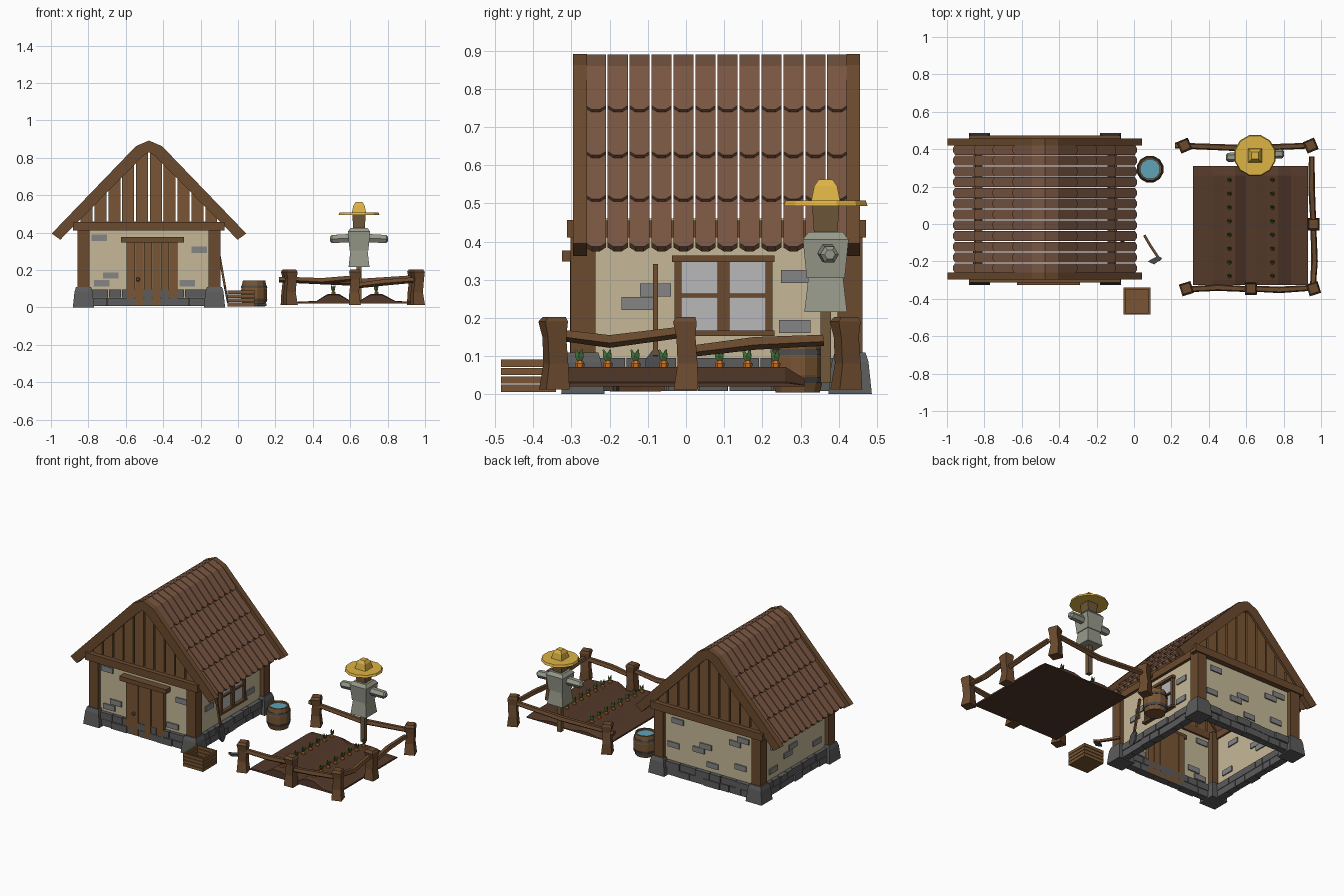
import bpy, bmesh, math, random
from mathutils import Vector

if "Cube" in bpy.data.objects:
    bpy.data.objects.remove(bpy.data.objects["Cube"])
random.seed(4)
CX, CY = -0.476, 0.08          # house centre


def mat(name, hexcol):
    m = bpy.data.materials.new(name)
    rgb = [int(hexcol[i:i + 2], 16) / 255 for i in (0, 2, 4)]
    m.diffuse_color = [((c + 0.055) / 1.055) ** 2.4 for c in rgb] + [1]
    m.use_nodes = True
    m.node_tree.nodes["Principled BSDF"].inputs["Base Color"].default_value = m.diffuse_color
    return m


WOOD, DOOR, ROOF = mat("wood", "6B4A2E"), mat("plank", "785533"), mat("tile", "7A5743")
PLASTER, STONE, BRICK = mat("plaster", "C6B997"), mat("stone", "5C5C5C"), mat("brick", "858585")
GLASS, METAL, SOIL = mat("glass", "B8B8BA"), mat("metal", "4A4A4C"), mat("soil", "54392A")
ORANGE, GREEN, WATER = mat("carrot", "D0782A"), mat("leaf", "3F6B35"), mat("water", "5FA3B8")
CLOTH, STRAW, SACK = mat("cloth", "979A8A"), mat("straw", "DDB345"), mat("sack", "70583A")


def loft(rings, caps=(True, True)):
    """Skin a list of equal-length rings."""
    n = len(rings[0])
    v = [p for r in rings for p in r]
    f = [(k * n + i, k * n + (i + 1) % n, (k + 1) * n + (i + 1) % n, (k + 1) * n + i)
         for k in range(len(rings) - 1) for i in range(n)]
    if caps[0]:
        f.append(tuple(range(n))[::-1])
    if caps[1]:
        f.append(tuple(range(len(v) - n, len(v))))
    return v, f


def prism(profile, axis, a, b):
    place = {"x": lambda u, v, w: (w, u, v), "y": lambda u, v, w: (u, w, v),
             "z": lambda u, v, w: (u, v, w)}[axis]
    return loft([[place(u, v, w) for u, v in profile] for w in (a, b)])


def box(x0, x1, y0, y1, z0, z1):
    return prism([(x0, y0), (x1, y0), (x1, y1), (x0, y1)], "z", z0, z1)


def tube(pts, radii, n=4, flat=1.0, turn=0.0):
    """Rings of n sides along points; radius is measured to the flats."""
    pts = [Vector(p) for p in pts]
    d = (pts[-1] - pts[0]).normalized()
    u = (Vector((1, 0, 0)) if abs(d.z) > 0.7 else Vector((0, 0, 1)))
    u = (u - d * u.dot(d)).normalized()
    w = d.cross(u)
    rings = []
    for p, r in zip(pts, radii):
        ang = [turn + math.pi / n + 2 * math.pi * i / n for i in range(n)]
        r /= math.cos(math.pi / n)
        rings.append([p + u * (r * flat * math.cos(a)) + w * (r * math.sin(a)) for a in ang])
    return loft(rings)


def build(name, parts, material):
    verts, faces = [], []
    for v, f in parts:
        o = len(verts)
        verts += [tuple(p) for p in v]
        faces += [tuple(i + o for i in q) for q in f]
    me = bpy.data.meshes.new(name)
    me.from_pydata(verts, [], faces)
    bm = bmesh.new()
    bm.from_mesh(me)
    bmesh.ops.recalc_face_normals(bm, faces=bm.faces)
    bm.to_mesh(me)
    bm.free()
    me.materials.append(material)
    ob = bpy.data.objects.new(name, me)
    bpy.context.collection.objects.link(ob)
    return ob


# house walls: open shell
W = 0.357
ring = [(CX - W, CY - W), (CX + W, CY - W), (CX + W, CY + W), (CX - W, CY + W)]
build("walls", [loft([[(x, y, z) for x, y in ring] for z in (0.05, 0.46)], (False, False))], PLASTER)

# corner posts, corner stones and beams
corners = [(CX + sx * 0.35, CY + sy * 0.35) for sx in (-1, 1) for sy in (-1, 1)]
build("corner_posts", [tube([(x, y, 0.09), (x, y, 0.45)], [0.033, 0.033]) for x, y in corners], WOOD)
build("corner_stones", [tube([(x, y, 0), (x, y, 0.085), (x, y, 0.11)], [0.057, 0.048, 0.04])
                        for x, y in corners], STONE)
build("beams", [box(CX - 0.405, CX + 0.405, *sorted((CY + s * 0.345, CY + s * 0.392)), 0.41, 0.457)
                for s in (-1, 1)] +
      [box(*sorted((CX + s * 0.345, CX + s * 0.375)), CY - 0.36, CY + 0.36, 0.41, 0.455)
       for s in (-1, 1)], WOOD)

# stone footing: two courses around the walls
blocks = []
for side in range(4):
    for row in range(2):
        t = -0.31
        while t < 0.30:
            e = min(t + random.uniform(0.06, 0.12), 0.31)
            o = 0.377 + random.uniform(0, 0.01)
            s = -1 if side % 2 else 1
            z0 = 0.008 + row * 0.045
            if side < 2:
                blocks.append(box(CX + t, CX + e - 0.004, *sorted((CY + s * 0.335, CY + s * o)), z0, z0 + 0.042))
            else:
                blocks.append(box(*sorted((CX + s * 0.335, CX + s * o)), CY + t, CY + e - 0.004, z0, z0 + 0.042))
            t = e
build("footing", blocks, STONE)

# loose bricks showing through the plaster: (centre along wall, height)
fb = [(-0.742, 0.372), (-0.207, 0.308), (-0.68, 0.171), (-0.728, 0.13), (-0.272, 0.13)]
rb = [(-0.08, 0.273), (-0.128, 0.238), (0.29, 0.308), (0.285, 0.178)]
bb = [(-0.72, 0.36), (-0.66, 0.325), (-0.25, 0.36), (-0.45, 0.25), (-0.4, 0.215), (-0.7, 0.18), (-0.22, 0.2), (-0.5, 0.14)]
lb = [(-0.1, 0.33), (0.28, 0.3), (0.1, 0.23), (0.15, 0.195), (-0.15, 0.16), (0.3, 0.15)]
bricks = [box(u - 0.041, u + 0.041, *sorted((CY + s * 0.35, CY + s * 0.365)), z - 0.017, z + 0.017)
          for s, lst in ((-1, fb), (1, bb)) for u, z in lst]
bricks += [box(*sorted((CX + s * 0.35, CX + s * 0.365)), u - 0.041, u + 0.041, z - 0.017, z + 0.017)
           for s, lst in ((1, rb), (-1, lb)) for u, z in lst]
build("wall_bricks", bricks, BRICK)

# door
build("door", [box(-0.595 + i * 0.0458, -0.552 + i * 0.0458, -0.30 - 0.004 * (i % 2), -0.255, 0.01, 0.35)
               for i in range(6)], DOOR)
build("door_lintel", [box(-0.625, -0.29, -0.325, -0.27, 0.348, 0.377)], WOOD)
build("door_knob", [tube([(-0.535, -0.30, 0.15), (-0.535, -0.318, 0.15)], [0.011, 0.008], 6)], WOOD)

# window on the right wall
wx = CX + W
build("window_glass", [box(wx - 0.01, wx + 0.006, -0.025, 0.22, 0.16, 0.355)], GLASS)
bars = [(-0.03, -0.012, 0.16, 0.35), (0.208, 0.226, 0.16, 0.35), (0.082, 0.114, 0.165, 0.348),
        (-0.02, 0.21, 0.253, 0.264), (-0.037, 0.232, 0.346, 0.363), (-0.037, 0.232, 0.153, 0.167)]
build("window_frame", [box(wx - 0.01, wx + (0.026 if i > 3 else 0.018), *b)
                       for i, b in enumerate(bars)], WOOD)

# roof tiles: twelve columns, four overlapping rows per slope, bent ridge
D, N = Vector((0.662, -0.749)), Vector((0.749, 0.662))
cols = [(CY - 0.345 + i * 0.0575 + 0.0025, CY - 0.345 + (i + 1) * 0.0575 - 0.0025) for i in range(12)]
rows = [0, 0.154, 0.314, 0.467, 0.634]
ridge = [(-0.07, 0.86), (0, 0.89), (0.07, 0.86), (0.06, 0.842), (0, 0.87), (-0.06, 0.842)]
tiles = [prism([(CX + x, z) for x, z in ridge], "y", a, b) for a, b in cols]
for s in (-1, 1):
    for k in range(4):
        t0, t1 = rows[k] - (0.02 if k else 0), rows[k + 1]
        for a, b in cols:
            c = (b - a) * 0.3
            outline = [(t0, a), (t0, b), (t1 - 0.014, b), (t1, b - c), (t1, a + c), (t1 - 0.014, a)]
            pair = []
            for drop in (0, 0.018):
                r = []
                for t, y in outline:
                    lift = -0.01 + 0.012 * (t - t0) / (t1 - t0) if k else 0.002 * t / t1
                    p = Vector((0.07, 0.86)) + D * t + N * (lift - drop)
                    r.append((CX + s * p.x, y, p.y))
                pair.append(r)
            tiles.append(loft(pair))
build("roof_tiles", tiles, ROOF)

# barge boards at both gables
half = [(0.52, 0.395), (0.07, 0.862)]
inner = [(0.03, 0.812), (0.474, 0.362)]
board = [(-x, z) for x, z in half] + [(0, 0.892)] + half[::-1] + inner[::-1] + [(0, 0.83)] + [(-x, z) for x, z in inner]
build("barge_boards", [prism([(CX + x, z) for x, z in board], "y", CY + o - 0.018, CY + o + 0.018)
                       for o in (-0.358, 0.358)], WOOD)

# gable planks
planks = []
for o in (-0.355, 0.355):
    for i in range(10):
        a = -0.37 + i * 0.074 + 0.005
        b = a + 0.064
        top = [min(0.84, 0.83 - (abs(x) - 0.07) * 1.13) for x in (b, a)]
        planks.append(prism([(CX + a, 0.45), (CX + b, 0.45), (CX + b, top[0]), (CX + a, top[1])],
                            "y", CY + o - 0.008, CY + o + 0.008))
build("gable_planks", planks, DOOR)

# barrel
bx, by = 0.086, 0.293
def turned(prof, n=12):
    return tube([(bx, by, z) for z, r in prof], [r for z, r in prof], n)
build("barrel", [turned([(0.005, 0.058), (0.05, 0.069), (0.095, 0.069), (0.145, 0.06), (0.145, 0.051), (0.128, 0.051)])], DOOR)
build("barrel_hoops", [turned([(0.03, 0.067), (0.045, 0.071)]), turned([(0.103, 0.071), (0.118, 0.068)])], METAL)
build("barrel_water", [turned([(0.126, 0.05), (0.134, 0.051)])], WATER)

# crate: slatted, open on top
x0, x1, y0, y1, t = -0.055, 0.088, -0.485, -0.34, 0.01
slats = [box(x0 + 0.002, x1 - 0.002, y0 + 0.002, y1 - 0.002, 0.006, 0.014)]
for i in range(4):
    z = 0.006 + i * 0.022
    slats += [box(x0, x1, y0, y0 + t, z, z + 0.019), box(x0, x1, y1 - t, y1, z, z + 0.019),
              box(x0, x0 + t, y0 + t, y1 - t, z, z + 0.019), box(x1 - t, x1, y0 + t, y1 - t, z, z + 0.019)]
build("crate", slats, DOOR)

# axe on the ground, spade against the wall
build("axe_handle", [tube([(0.055, -0.06, 0.015), (0.09, -0.12, 0.014), (0.14, -0.195, 0.014)], [0.007] * 3)], WOOD)
build("axe_head", [prism([(0.152, -0.182), (0.125, -0.172), (0.073, -0.2), (0.108, -0.216)], "z", 0.008, 0.022)], METAL)
build("spade_handle", [tube([(-0.11, -0.08, 0.34), (-0.068, -0.08, 0.10)], [0.006, 0.006])], WOOD)
build("spade_blade", [tube([(-0.07, -0.08, 0.115), (-0.066, -0.08, 0.09), (-0.056, -0.08, 0.035), (-0.052, -0.08, 0.01)],
                           [0.008, 0.026, 0.026, 0.008], 4, 0.2)], METAL)

# soil bed with two ridges
bed = [(0.315, 0.03), (0.42, 0.035), (0.48, 0.072), (0.54, 0.072), (0.6, 0.036), (0.65, 0.036),
       (0.71, 0.072), (0.77, 0.072), (0.84, 0.035), (0.93, 0.03), (0.93, 0.02), (0.315, 0.02)]
build("soil_bed", [loft([[(x, y, 0.02 + (z - 0.02) * k) for x, z in bed]
                         for y, k in ((-0.325, 0.9), (-0.3, 1), (0.26, 1), (0.31, 0.4))])], SOIL)

# carrots
spots = [(x, -0.278 + j * 0.0733) for x in (0.51, 0.74) for j in range(8)]
build("carrots", [tube([(x, y, 0.06), (x, y, 0.08), (x, y, 0.088)], [0.008, 0.011, 0.006], 6) for x, y in spots], ORANGE)
build("carrot_leaves", [tube([(x, y, 0.086), (x + a, y + b, 0.1), (x + 2 * a, y + 2 * b, 0.117)], [0.003, 0.004, 0.001], 3)
                        for x, y in spots for a, b in ((0.005, 0.003), (-0.005, 0.003), (0, -0.006))], GREEN)

# fence
posts = [(0.27, 0.42, 0.4), (0.945, 0.42, 0.4), (0.96, 0, 0), (0.96, -0.345, 0.3), (0.625, -0.345, 0), (0.28, -0.345, 0.3)]
build("fence_posts", [tube([(x, y, 0.012), (x - 0.004, y + 0.004, 0.08), (x + 0.003, y, 0.15), (x, y - 0.003, 0.19), (x, y, 0.203)],
                           [0.032, 0.026, 0.025, 0.031, 0.024], 4, 1, r) for x, y, r in posts], WOOD)
rails = [((0.22, 0.42, 0.15), (0.6, 0.405, 0.135), (0.96, 0.42, 0.16)),
         ((0.955, -0.36, 0.16), (0.965, -0.2, 0.14), (0.958, 0.02, 0.168)),
         ((0.96, -0.02, 0.11), (0.95, 0.18, 0.135), (0.95, 0.36, 0.143)),
         ((0.28, -0.35, 0.15), (0.45, -0.34, 0.142), (0.64, -0.35, 0.16)),
         ((0.61, -0.345, 0.115), (0.78, -0.352, 0.135), (0.97, -0.34, 0.15))]
build("fence_rails", [tube(p, [0.013, 0.015, 0.013], 5) for p in rails], WOOD)

# scarecrow
sx, sy = 0.647, 0.366
def stack(prof, n=4, turn=0):
    return tube([(sx, sy, z) for z, r in prof], [r for z, r in prof], n, 1, turn)
build("scarecrow_pole", [stack([(0.03, 0.014), (0.44, 0.014)])], SACK)
build("scarecrow_coat", [stack([(0.215, 0.056), (0.31, 0.045)]), stack([(0.305, 0.05), (0.405, 0.06), (0.425, 0.045)])], CLOTH)
build("scarecrow_arms", [tube([(sx + s * 0.04, sy + s * 0.004, 0.37), (sx + s * 0.145, sy + s * 0.01, 0.366),
                               (sx + s * 0.155, sy + s * 0.011, 0.366)], [0.023, 0.021, 0.012], 6) for s in (-1, 1)], CLOTH)
build("scarecrow_head", [stack([(0.425, 0.031), (0.5, 0.036)])], SACK)
build("scarecrow_hat", [stack([(0.493, 0.11), (0.507, 0.105)], 12),
                        stack([(0.505, 0.038), (0.545, 0.03), (0.563, 0.018)])], STRAW)
